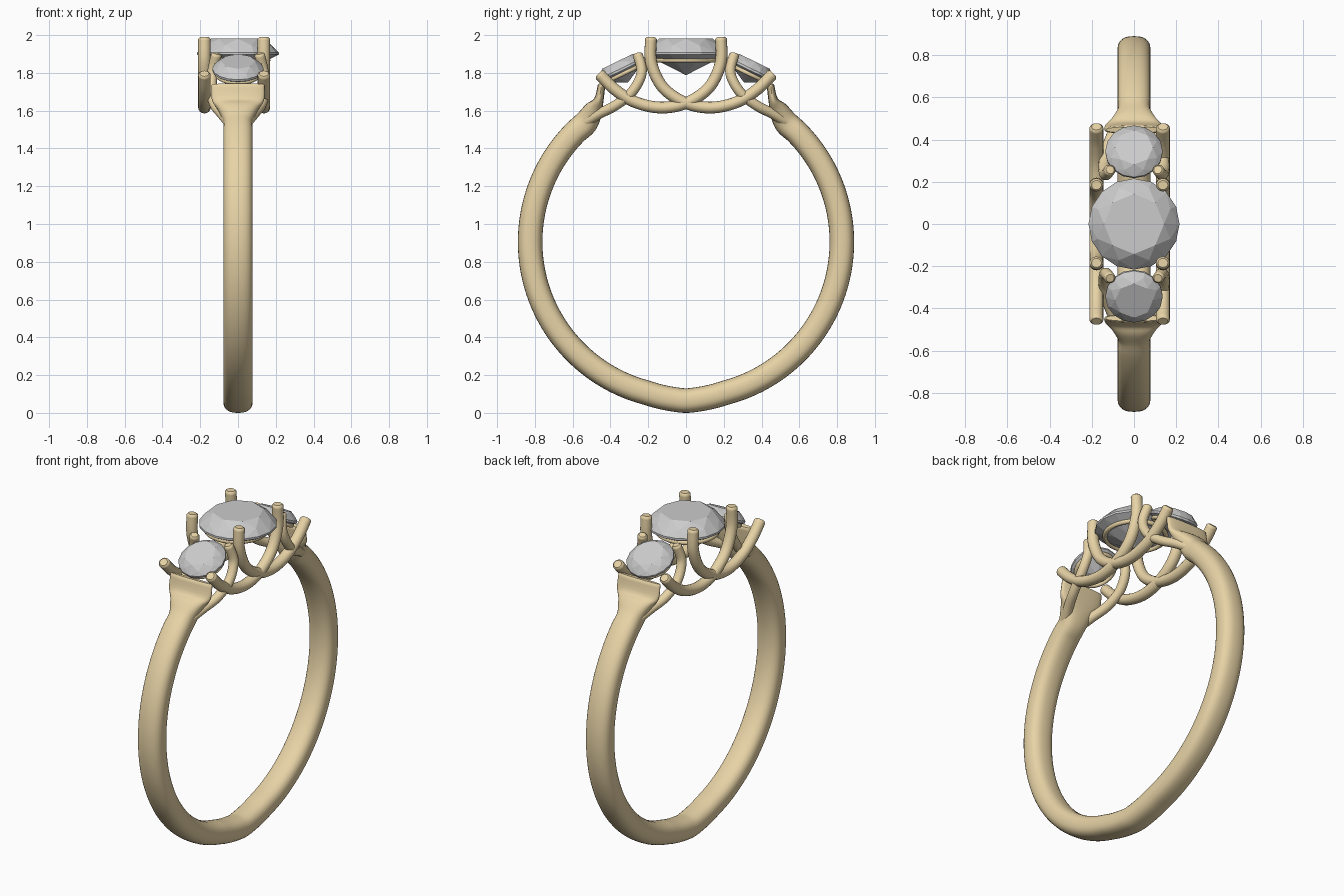
import bpy, bmesh, math
from mathutils import Vector, Matrix

if "Cube" in bpy.data.objects:
    bpy.data.objects.remove(bpy.data.objects["Cube"])

gold = bpy.data.materials.new("gold")
gold.diffuse_color = (0.80, 0.65, 0.38, 1)
gold.use_nodes = True
gold.node_tree.nodes["Principled BSDF"].inputs["Base Color"].default_value = gold.diffuse_color


def finish(name, bm, mat=None, smooth=False):
    bmesh.ops.recalc_face_normals(bm, faces=bm.faces[:])
    me = bpy.data.meshes.new(name)
    bm.to_mesh(me)
    bm.free()
    ob = bpy.data.objects.new(name, me)
    bpy.context.collection.objects.link(ob)
    if mat:
        me.materials.append(mat)
    if smooth:
        bpy.ops.object.select_all(action='DESELECT')
        ob.select_set(True)
        bpy.context.view_layer.objects.active = ob
        bpy.ops.object.shade_smooth_by_angle(angle=math.radians(45))
    return ob


def spline(keys, steps):
    """Catmull-Rom through (x, y, z, half width, half thickness) keys."""
    out = []
    for i in range(len(keys) - 1):
        p = [keys[max(0, min(len(keys) - 1, i + k))] for k in (-1, 0, 1, 2)]
        for s in range(steps):
            t = s / steps
            out.append([0.5 * (2*b + (c - a)*t + (2*a - 5*b + 4*c - d)*t*t
                               + (3*b - a - 3*c + d)*t**3) for a, b, c, d in zip(*p)])
    return out + [list(keys[-1])]


def sweep(name, keys, steps=8, sides=16, power=2.0):
    """Sweep a rounded section along a path, softening both end caps."""
    pts = spline(keys, steps)

    def cap(end, inner):
        d = (Vector(end[:3]) - Vector(inner[:3])).normalized()
        e = Vector(end[:3]) + d * end[4] * 0.3
        return [*e, end[3] - end[4] * 0.3, end[4] * 0.7]
    pts = [cap(pts[0], pts[1])] + pts + [cap(pts[-1], pts[-2])]
    bm = bmesh.new()
    rings = []
    for i, p in enumerate(pts):
        a, b = pts[max(i - 1, 0)], pts[min(i + 1, len(pts) - 1)]
        t = (Vector(b[:3]) - Vector(a[:3])).normalized()
        n = t.cross(Vector((1, 0, 0))).normalized()
        side = n.cross(t)
        ring = []
        for k in range(sides):
            c, s = math.cos(2*math.pi*k/sides), math.sin(2*math.pi*k/sides)
            u = math.copysign(abs(c) ** (2/power), c) * p[3]
            v = math.copysign(abs(s) ** (2/power), s) * p[4]
            ring.append(bm.verts.new(Vector(p[:3]) + side*u + n*v))
        rings.append(ring)
    for r, q in zip(rings, rings[1:]):
        for k in range(sides):
            bm.faces.new((r[k], r[(k+1) % sides], q[(k+1) % sides], q[k]))
    bm.faces.new(rings[0])
    bm.faces.new(rings[-1])
    return finish(name, bm, gold, True)


def gem(name, radius, crown, pavilion, place):
    """Round brilliant: convex hull of table, star, girdle and pavilion rings."""
    bm = bmesh.new()
    layers = [(8, 0, 0.66, crown), (8, 0.5, 0.86, crown * 0.56),
              (16, 0, 1, 0.006), (16, 0, 1, -0.006),
              (8, 0.5, 0.5, -pavilion * 0.56), (1, 0, 0, -pavilion)]
    for n, off, r, z in layers:
        for k in range(n):
            a = 2*math.pi*(k + off)/n
            bm.verts.new((radius*r*math.cos(a), radius*r*math.sin(a), z))
    bmesh.ops.convex_hull(bm, input=bm.verts[:])
    bmesh.ops.dissolve_limit(bm, angle_limit=math.radians(1),
                             verts=bm.verts[:], edges=bm.edges[:])
    bm.transform(place)
    return finish(name, bm)


def rail(name, major, minor, place, n=40, m=10):
    """Seat ring under a stone."""
    bm = bmesh.new()
    v = [[bm.verts.new(((major + minor*math.cos(2*math.pi*j/m)) * math.cos(2*math.pi*i/n),
                        (major + minor*math.cos(2*math.pi*j/m)) * math.sin(2*math.pi*i/n),
                        minor*math.sin(2*math.pi*j/m))) for j in range(m)] for i in range(n)]
    for i in range(n):
        for j in range(m):
            k, l = (i + 1) % n, (j + 1) % m
            bm.faces.new((v[i][j], v[k][j], v[k][l], v[i][l]))
    bm.transform(place)
    return finish(name, bm, gold, True)


# Band: circle with a slight point at the bottom, flaring into shoulder plates
half = []
for deg in range(0, 141, 5):
    a = math.radians(deg)
    r = 0.825 + 0.015 * max(0, 1 - deg / 15)
    half.append((0, -r*math.sin(a), 0.905 - r*math.cos(a), 0.078, 0.065))
half += [(0, -0.490, 1.605, 0.105, 0.050), (0, -0.462, 1.655, 0.138, 0.026),
         (0, -0.447, 1.735, 0.140, 0.020)]
mirrored = [(x, -y, z, w, t) for x, y, z, w, t in half[1:]]
sweep("band", half[::-1] + mirrored, steps=4, sides=28, power=2.5)

# Long crossed prongs: each runs from a centre stone tip to a side stone tip
arc = [(0.185, 1.98), (0.185, 1.86), (0.135, 1.74), (0.05, 1.665), (-0.05, 1.625),
       (-0.16, 1.618), (-0.28, 1.65), (-0.38, 1.715), (-0.455, 1.79)]
for side, x in (("left", -0.178), ("right", 0.137)):
    for end, s in (("front", 1), ("back", -1)):
        sweep(f"long_prong_{side}_{end}", [(x, s*y, z, 0.033, 0.031) for y, z in arc])

# Short prongs: rise from the underside of the band to the inner side stone edge
short = [(0.05, -0.53, 1.54), (0.085, -0.46, 1.583), (0.122, -0.37, 1.63),
         (0.14, -0.285, 1.70), (0.135, -0.235, 1.80), (0.115, -0.255, 1.895)]
for side, sx in (("left", -1), ("right", 1)):
    for end, s in (("front", 1), ("back", -1)):
        sweep(f"short_prong_{side}_{end}",
              [(sx*x, s*y, z, 0.028, 0.027) for x, y, z in short])

# Centre stone and its seat
gem("centre_stone", 0.216, 0.078, 0.115, Matrix.Translation((0, 0, 1.903)))
rail("centre_seat", 0.168, 0.014, Matrix.Translation((-0.01, 0, 1.868)))

# Side stones and seats, tilted outward
for end, s in (("front", 1), ("back", -1)):
    place = Matrix.Translation((0, -0.342*s, 1.818)) @ Matrix.Rotation(math.radians(26*s), 4, 'X')
    gem(f"side_stone_{end}", 0.136, 0.048, 0.078, place)
    rail(f"side_seat_{end}", 0.112, 0.012, place @ Matrix.Translation((0, 0, -0.024)))
